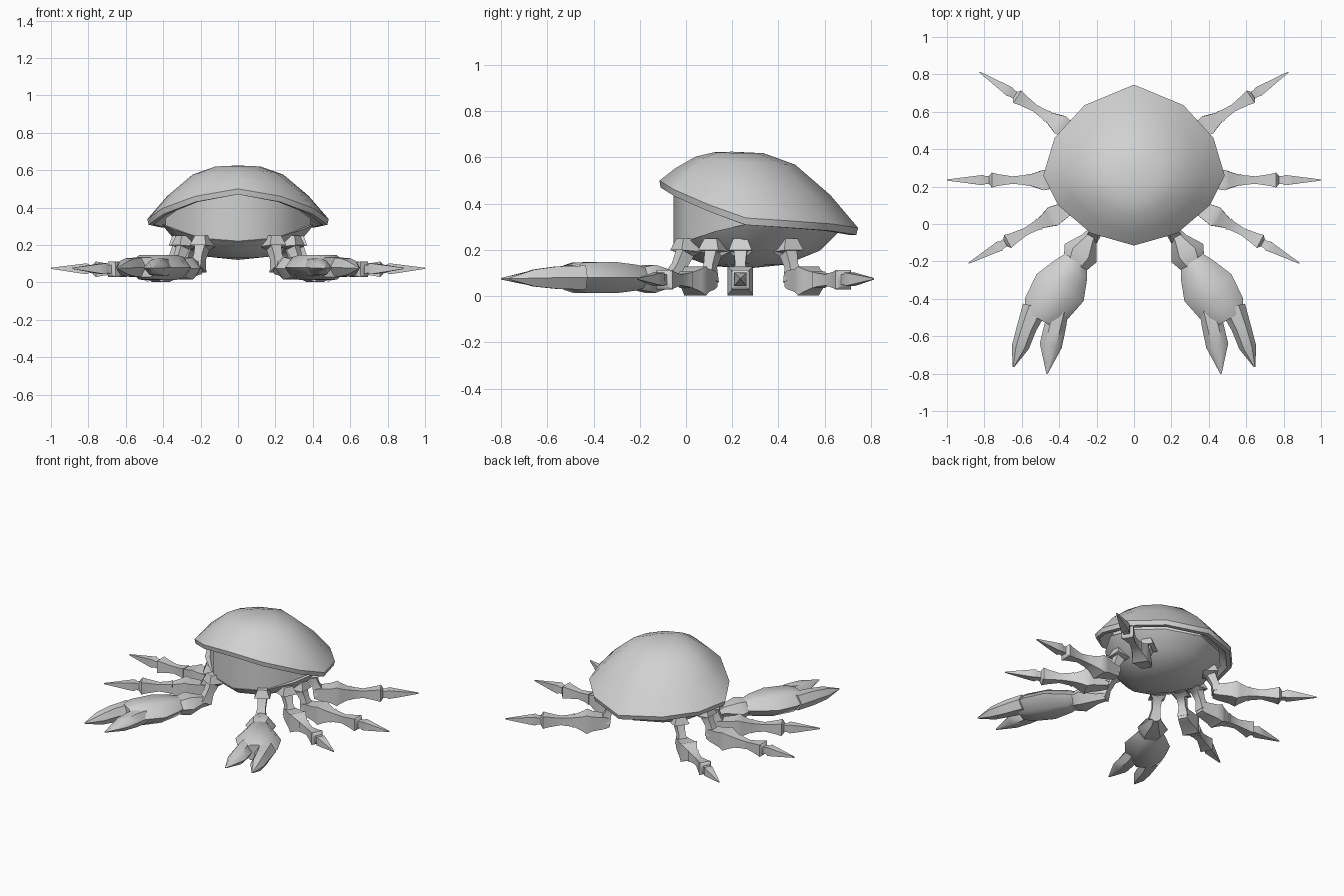
import bpy, bmesh, math
from mathutils import Vector

cube = bpy.data.objects.get("Cube")
if cube:
    bpy.data.objects.remove(cube, do_unlink=True)

GREY = (0.64, 0.64, 0.64, 1)
mat = bpy.data.materials.new("shell_grey")
mat.use_nodes = True
mat.diffuse_color = GREY
bsdf = mat.node_tree.nodes["Principled BSDF"]
bsdf.inputs["Base Color"].default_value = GREY
bsdf.inputs["Roughness"].default_value = 0.7


def build(name, rings, cap_start=True, cap_end=True, smooth=50):
    """Skin a list of closed rings (a one-point ring becomes a pole)."""
    bm = bmesh.new()
    loops = [[bm.verts.new(p) for p in ring] for ring in rings]
    for a, b in zip(loops, loops[1:]):
        n = max(len(a), len(b))
        for i in range(n):
            j = (i + 1) % n
            if len(a) == 1:
                bm.faces.new((a[0], b[i], b[j]))
            elif len(b) == 1:
                bm.faces.new((a[i], a[j], b[0]))
            else:
                bm.faces.new((a[i], a[j], b[j], b[i]))
    for loop, cap in ((loops[0], cap_start), (loops[-1], cap_end)):
        if cap and len(loop) > 2:
            bm.faces.new(loop)
    bmesh.ops.recalc_face_normals(bm, faces=bm.faces)
    mesh = bpy.data.meshes.new(name)
    bm.to_mesh(mesh)
    bm.free()
    mesh.materials.append(mat)
    obj = bpy.data.objects.new(name, mesh)
    bpy.context.collection.objects.link(obj)
    bpy.ops.object.select_all(action='DESELECT')
    obj.select_set(True)
    bpy.context.view_layer.objects.active = obj
    bpy.ops.object.shade_smooth_by_angle(angle=math.radians(smooth))
    return obj


def limb(name, stations, side, sides=4):
    """Loft along stations of (centre, half width, half height)."""
    pts = [Vector(s[0]) for s in stations]
    side = Vector(side).normalized()
    # square sections reach their full half width along the flats
    k = math.sqrt(2) if sides == 4 else 1
    rings = []
    for i, (_, w, h) in enumerate(stations):
        t = pts[min(i + 1, len(pts) - 1)] - pts[max(i - 1, 0)]
        up = t.cross(side).normalized()
        ring = []
        for n in range(sides):
            a = math.tau * (n + 0.5 * (sides == 4)) / sides
            ring.append(pts[i] + side * w * k * math.cos(a) + up * h * k * math.sin(a))
        rings.append(ring)
    return build(name, rings)


# Shell outline on the left half, front to back: x, y, rim height, belly edge height
HALF = [(0, -.115, .50, .22), (.23, -.05, .46, .235), (.405, .10, .395, .28),
        (.485, .26, .338, .31), (.425, .46, .325, .30), (.265, .635, .312, .29),
        (0, .745, .295, .28)]
OUTLINE = HALF + [(-x, y, r, e) for x, y, r, e in HALF[-2:0:-1]]
TOP = Vector((0, .2, .625))


def dome_ring(scale, drop, lower=0):
    return [(x * scale, TOP.y + (y - TOP.y) * scale,
             TOP.z + (r - TOP.z) * drop - lower) for x, y, r, e in OUTLINE]


# Shell: outer dome, thick rim, hollow inside
STEPS = [(.25, .02), (.5, .17), (.78, .57), (1, 1)]
outer = [dome_ring(s, d) for s, d in STEPS]
inner = [dome_ring(s * .93, d, .03) for s, d in reversed(STEPS)]
rim = [dome_ring(.985, 1, .03)]
build("shell", [[TOP]] + outer + rim + inner + [[TOP - Vector((0, 0, .03))]], smooth=50)


def body_ring(scale, height):
    return [(x * scale, .24 + (y - .24) * scale, height(r, e))
            for x, y, r, e in OUTLINE]


# Belly: shallow bowl under the body
BOWL = [(1, 1), (.8, .48), (.45, .1)]
belly = [body_ring(.84 * s, lambda r, e, k=k: .12 + (e - .12) * k) for s, k in BOWL]
build("belly", belly + [[(0, .27, .12)]], smooth=60)

# Body wall: front panel with recessed cheeks, closing up into the shell
CHEEK = {2: .76, 3: .80, 9: .80, 10: .76}
wall = []
for top in (False, True):
    wall.append([(x * s, .24 + (y - .24) * s, r + .005 if top else e - .005)
                 for i, (x, y, r, e) in enumerate(OUTLINE)
                 for s in [CHEEK.get(i, .83)]])
build("body", wall, smooth=35)

# Leg segments: distance from hip, height, half width, half height
LEG = {
    "hip": [(0, .25, .03, .03), (0, .195, .05, .05), (.005, .185, .028, .028),
            (.03, .13, .022, .022), (.05, .07, .035, .035)],
    "thigh": [(.02, .07, .03, .03), (.05, .07, .035, .04), (.13, .068, .048, .05),
              (.165, .066, .055, .063), (.19, .068, .045, .05), (.25, .07, .025, .03),
              (.27, .07, .022, .025)],
    "shin": [(.245, .07, .033, .036), (.265, .07, .026, .03), (.33, .07, .02, .024),
             (.41, .07, .032, .036), (.44, .07, .04, .042), (.455, .07, .022, .026)],
    "foot": [(.44, .07, .022, .024), (.475, .072, .021, .022), (.49, .073, .027, .029),
             (.53, .073, .022, .024), (.68, .075, .003, .003)],
}
# Leg placement: hip point and toe point on the ground plan
LEGS = {"front": ((.29, .12), (.885, -.21)), "middle": ((.32, .235), (1, .235)),
        "rear": ((.255, .44), (.822, .81))}

# Claw arm parts on the left: x, y, z, half width, half height
CLAW = {
    "shoulder": [(.19, .0, .25, .03, .03), (.19, .0, .195, .05, .05),
                 (.192, -.005, .185, .03, .03), (.205, -.03, .13, .025, .025),
                 (.215, -.06, .07, .035, .035)],
    "wrist": [(.205, -.03, .075, .03, .035), (.24, -.08, .075, .045, .045),
              (.285, -.155, .075, .098, .07), (.315, -.215, .075, .07, .055)],
    "palm": [(.31, -.19, .08, .065, .05), (.335, -.24, .08, .098, .065),
             (.395, -.34, .08, .145, .078), (.475, -.46, .08, .125, .076),
             (.505, -.51, .08, .09, .06)],
    "outer_finger": [(.525, -.44, .08, .07, .06), (.575, -.56, .08, .053, .056),
                     (.608, -.66, .078, .046, .042), (.645, -.765, .075, .004, .004)],
    "inner_finger": [(.395, -.46, .08, .045, .05), (.42, -.54, .08, .058, .054),
                     (.445, -.65, .078, .06, .042), (.465, -.80, .075, .004, .004)],
}

for label, m in (("left", 1), ("right", -1)):
    for leg, (hip, toe) in LEGS.items():
        base = Vector((hip[0] * m, hip[1], 0))
        heading = (Vector((toe[0] * m, toe[1], 0)) - base).normalized()
        across = Vector((-heading.y, heading.x, 0))
        for part, rows in LEG.items():
            limb(f"{label}_{leg}_{part}",
                 [(base + heading * u + Vector((0, 0, z)), w, h) for u, z, w, h in rows],
                 across)
    for part, rows in CLAW.items():
        sides = 4 if part == "shoulder" else 6
        across = (.98 * m, .2, 0) if "finger" in part else (.87 * m, .5, 0)
        limb(f"{label}_claw_{part}",
             [((x * m, y, z), w, h) for x, y, z, w, h in rows], across, sides)
